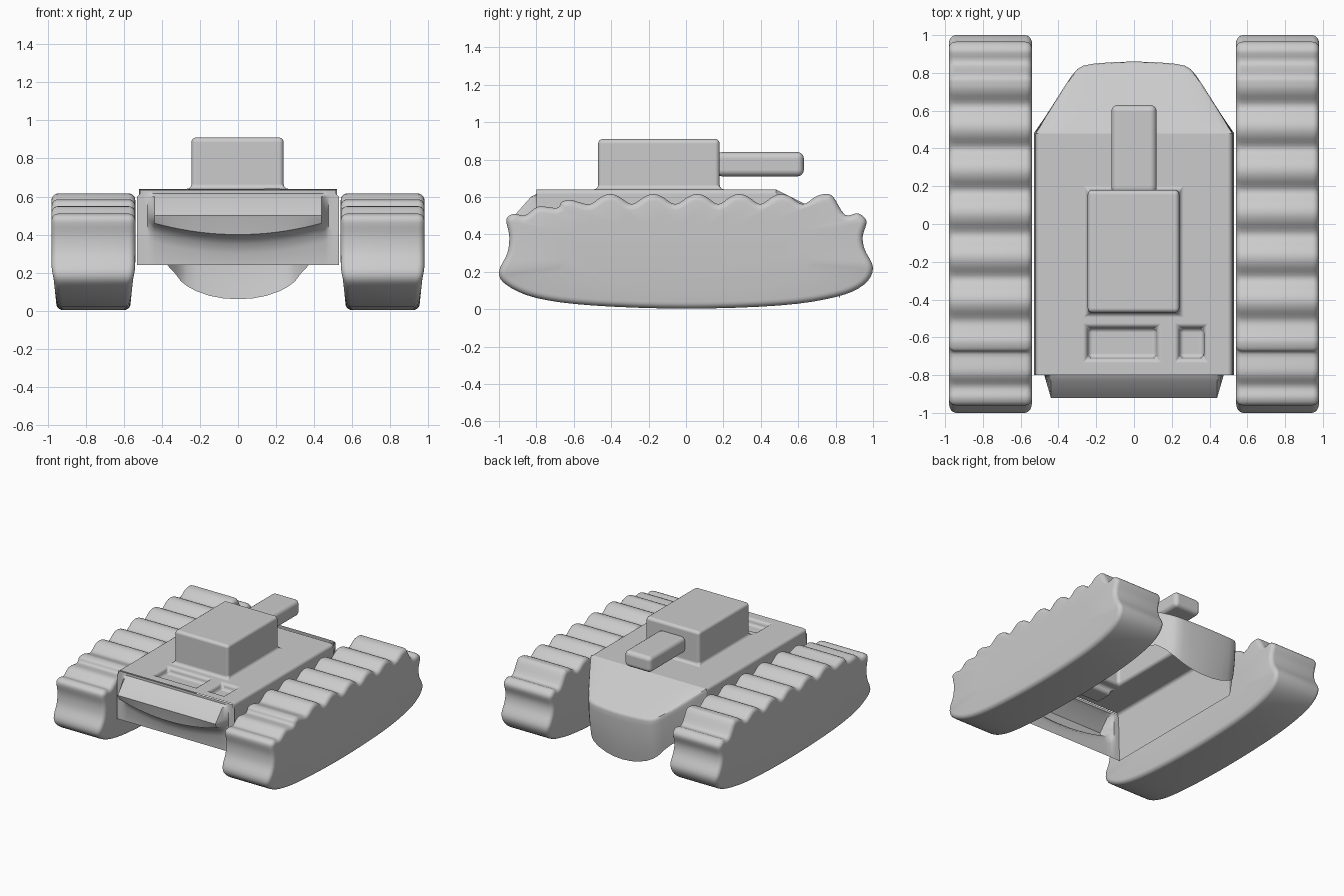
import bpy, bmesh, math
from mathutils import Vector

if "Cube" in bpy.data.objects:
    bpy.data.objects.remove(bpy.data.objects["Cube"])


def finish(name, bm, angle=None, recalc=True):
    bmesh.ops.remove_doubles(bm, verts=bm.verts, dist=0.0005)
    if recalc:
        bmesh.ops.recalc_face_normals(bm, faces=bm.faces)
    me = bpy.data.meshes.new(name)
    bm.to_mesh(me)
    bm.free()
    ob = bpy.data.objects.new(name, me)
    bpy.context.collection.objects.link(ob)
    me.shade_smooth()
    if angle:
        me.set_sharp_from_angle(angle=math.radians(angle))
    return ob


def add_bevel(ob, width, segments=4):
    m = ob.modifiers.new("round", 'BEVEL')
    m.width, m.segments, m.limit_method = width, segments, 'ANGLE'
    m.angle_limit = math.radians(40)
    m.harden_normals = True


def loft(bm, rows, closed=False):
    rings = [[bm.verts.new(p) for p in r] for r in rows]
    n = len(rings[0])
    for a, b in zip(rings, rings[1:]):
        for i in range(n if closed else n - 1):
            j = (i + 1) % n
            bm.faces.new((a[i], a[j], b[j], b[i]))
    return rings


def spline(pts, steps=4):
    # closed Catmull-Rom curve
    out, n = [], len(pts)
    P = [Vector(p) for p in pts]
    for i in range(n):
        a, b, c, d = (P[(i + k - 1) % n] for k in range(4))
        for s in range(steps):
            t = s / steps
            out.append(0.5 * (2 * b + (c - a) * t + (2 * a - 5 * b + 4 * c - d) * t * t
                              + (3 * b - a - 3 * c + d) * t ** 3))
    return out


# Tracks: side profile (y, z) with a scalloped top
peaks = [.74, .51, .285, .06, -.175, -.405, -.62]
top = []
for i, y in enumerate(peaks):
    z = .615 if i < 6 else .585
    top += [(y + .045, z - .012), (y, z), (y - .045, z - .012)]
    if i < 6:
        top.append(((y + peaks[i + 1]) / 2, .562))
profile = ([(-1, .2), (-.96, .13), (-.8, .06), (-.5, .02), (0, .003), (.5, .02), (.8, .065),
            (.95, .13), (1, .22), (.955, .32), (.945, .39), (.965, .47), (.92, .512), (.85, .505)]
           + top + [(-.69, .542), (-.79, .548), (-.86, .502), (-.92, .51), (-.96, .48),
                    (-.945, .39), (-.955, .3)])
ring = spline(profile)
N = len(ring)
norms = []
for i in range(N):
    t = (ring[(i + 1) % N] - ring[i - 1]).normalized()
    norms.append(Vector((t.y, -t.x)))


def track_ring(x, inset, scale=1.0):
    out = []
    for p, nr in zip(ring, norms):
        q = (p - nr * inset)
        q = Vector((q.x * scale, .3 + (q.y - .3) * scale))
        low = max(0, 1 - p.y / .25) * .025 * scale
        out.append((x - math.copysign(low, x - .76), q.x, q.y))
    return out


for sign, name in ((1, "right_track"), (-1, "left_track")):
    bm = bmesh.new()
    r, x0, x1 = .035, .54, .98
    arc = [math.pi / 2 * k / 5 for k in range(6)]
    rows = [track_ring(x0, r, .7)]
    rows += [track_ring(x0 + r - r * math.cos(a), r - r * math.sin(a)) for a in arc]
    rows += [track_ring(x1 - r + r * math.cos(a), r - r * math.sin(a)) for a in reversed(arc)]
    rows.append(track_ring(x1, r, .7))
    rings = loft(bm, rows, True)
    bm.faces.new(rings[0])
    bm.faces.new(rings[-1])
    for v in bm.verts:
        v.co.x *= sign
    finish(name, bm, 50)

# Hull deck shell with turret pulled up, hatches pushed in and side walls pulled down
bm = bmesh.new()
xs = [-.52, -.245, .12, .24, .37, .52]
ys = [-.8, -.71, -.55, -.47, .18, .48]
loft(bm, [[(x, y, .64) for x in xs] for y in ys])


def push(x0, x1, y0, y1, dz):
    sel = []
    for f in bm.faces:
        c = f.calc_center_median()
        if abs(c.z - .64) < .001 and x0 < c.x < x1 and y0 < c.y < y1:
            sel.append(f)
    res = bmesh.ops.extrude_face_region(bm, geom=sel)
    vs = [g for g in res["geom"] if isinstance(g, bmesh.types.BMVert)]
    bmesh.ops.translate(bm, verts=vs, vec=(0, 0, dz))
    bmesh.ops.delete(bm, geom=[f for f in sel if f.is_valid], context='FACES')


push(-.245, .24, -.47, .18, .27)
push(-.245, .12, -.71, -.55, -.05)
push(.24, .37, -.71, -.55, -.05)
side = [e for e in bm.edges if e.is_boundary and all(abs(abs(v.co.x) - .52) < .001 for v in e.verts)]
res = bmesh.ops.extrude_edge_only(bm, edges=side)
for g in res["geom"]:
    if isinstance(g, bmesh.types.BMVert):
        g.co.z = .24
        g.co.x = math.copysign(.53, g.co.x)
deck = finish("hull_and_turret", bm)
add_bevel(deck, .03)

# Gun
bm = bmesh.new()
bmesh.ops.create_cube(bm, size=1)
for v in bm.verts:
    v.co = (v.co.x * .24, .395 + v.co.y * .47, .775 + v.co.z * .13)
add_bevel(finish("gun", bm), .035)

# Sloped nose with a rounded chin, open underneath
half = [(.52, .48), (.47, .565), (.42, .645), (.37, .725), (.33, .785), (.3, .82), (.27, .838),
        (.22, .848), (.15, .854), (.08, .858)]
rim = half + [(0, .86)] + [(-x, y) for x, y in reversed(half)]


def nose_row(s, inset=0.0, drop=0.0):
    out = []
    for x, y in rim:
        zt = .64 - .48 * (y - .48)
        u = min(1, abs(x) / .34)
        zb = .24 - .18 * math.sqrt(1 - u * u)
        k = (y - .48) / .38
        z = (zt - drop) * (1 - s) + zb * s
        out.append((x * (1 - inset * k + (.02 * s * (1 - k))),
                    .48 + (y - .48) * (1 - inset - .1 * s ** 2), z))
    return out


bm = bmesh.new()
loft(bm, [[(x, .48, .64) for x, y in rim], nose_row(0, .04), nose_row(0, .012, .006), nose_row(0, 0, .025)]
     + [nose_row(s / 6) for s in range(1, 7)])
finish("nose", bm, 50)

# Front panel with a protruding curved lip
bm = bmesh.new()
px = [-.53, -.5, -.475, -.46, -.44] + [-.4 + .05 * i for i in range(17)] + [.44, .46, .475, .5, .53]
cols = []
for x in px:
    out = min(1, max(0, (.475 - abs(x)) / .035))
    zb = .47 - .07 * (1 - min(1, abs(x) / .475) ** 2)
    sec = [(0, .635), (0, .615), (.03, .6), (.105, .515), (.12, .5), (.117, .49), (.1, zb),
           (.06, zb - .012), (.025, zb - .05), (.006, zb - .1), (0, .24)]
    cols.append([(min(max(x, -.515), .515) if z > .6 else x, -.8 - d * out, z) for d, z in sec])
loft(bm, cols)
finish("front_panel", bm, 45)
